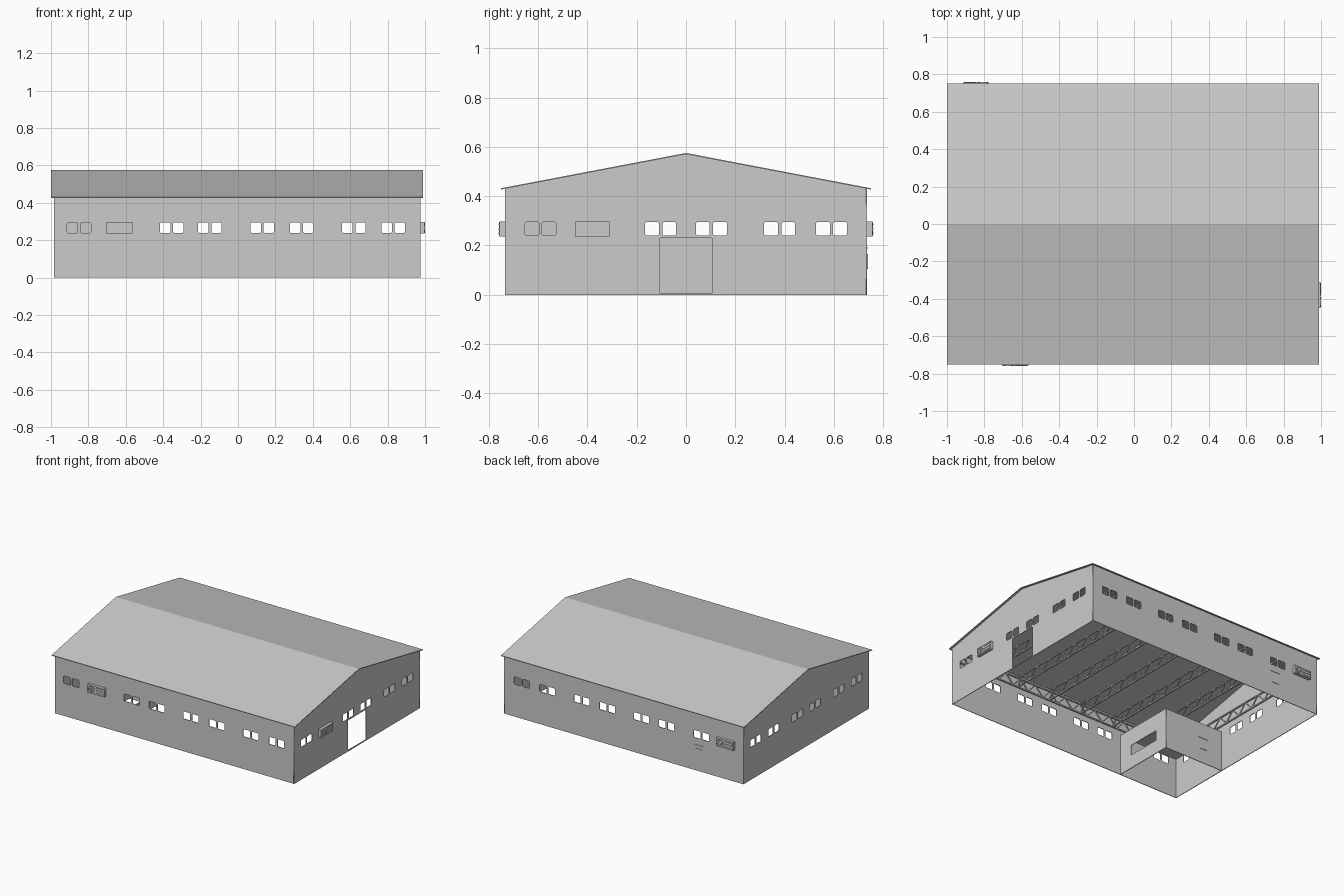
import bpy, bmesh, math
from mathutils import Matrix, Vector

if "Cube" in bpy.data.objects:
    bpy.data.objects.remove(bpy.data.objects["Cube"])

CX, HX, HY = -0.005, 0.98, 0.735          # wall centre and half sizes
EAVE, RIDGE, T = 0.43, 0.57, 0.005
XS = [-0.85, -0.64, -0.355, -0.15, 0.13, 0.34, 0.62, 0.83]   # long wall window pairs
YS = [-0.59, -0.38, -0.103, 0.103, 0.38, 0.59]               # gable window pairs


def finish(name, bm, matrix=Matrix()):
    me = bpy.data.meshes.new(name)
    bm.to_mesh(me)
    bm.free()
    ob = bpy.data.objects.new(name, me)
    ob.matrix_world = matrix
    bpy.context.collection.objects.link(ob)
    return ob


def box(bm, lo, hi):
    lo, hi = Vector(lo), Vector(hi)
    m = Matrix.Translation((lo + hi) / 2) @ Matrix.Diagonal((*(hi - lo), 1))
    bmesh.ops.create_cube(bm, size=1, matrix=m)


def beam(bm, a, b, w):
    a, b = Vector(a), Vector(b)
    q = (b - a).to_track_quat('Z', 'Y').to_matrix().to_4x4()
    m = Matrix.Translation((a + b) / 2) @ q @ Matrix.Diagonal((w, w, (b - a).length, 1))
    bmesh.ops.create_cube(bm, size=1, matrix=m)


def rect(u0, u1, v0, v1, c=0.0):
    if not c:
        return [(u0, v0), (u1, v0), (u1, v1), (u0, v1)]
    return [(u0 + c, v0), (u1 - c, v0), (u1, v0 + c), (u1, v1 - c),
            (u1 - c, v1), (u0 + c, v1), (u0, v1 - c), (u0, v0 + c)]


def pairs(centres):
    return [rect(c + s * 0.035 - 0.028, c + s * 0.035 + 0.028, 0.24, 0.295, 0.005)
            for c in centres for s in (-1, 1)]


def wall(name, outline, holes, loc, along_y=False):
    cu = bpy.data.curves.new(name, 'CURVE')
    cu.dimensions, cu.fill_mode, cu.extrude = '2D', 'BOTH', T / 2
    for pts in [outline] + holes:
        sp = cu.splines.new('POLY')
        sp.points.add(len(pts) - 1)
        for p, (u, v) in zip(sp.points, pts):
            p.co = (u, v, 0, 1)
        sp.use_cyclic_u = True
    ob = bpy.data.objects.new(name, cu)
    ob.location = loc
    ob.rotation_euler = (math.pi / 2, 0, math.pi / 2 if along_y else 0)
    bpy.context.collection.objects.link(ob)
    bpy.ops.object.select_all(action='DESELECT')
    ob.select_set(True)
    bpy.context.view_layer.objects.active = ob
    bpy.ops.object.convert(target='MESH')


# Outer walls with window and door openings
long_side = rect(CX - HX, CX + HX, 0, EAVE)
gable = [(-HY, 0), (HY, 0), (HY, EAVE), (0, RIDGE), (-HY, EAVE)]
wall("front_wall", long_side, pairs([x for x in XS if x != -0.64]), (0, -HY + T / 2, 0))
wall("back_wall", long_side, pairs(XS[1:]), (0, HY - T / 2, 0))
door = [rect(-0.105, 0.105, 0.008, 0.23)]
wall("right_wall", gable, pairs([y for y in YS if y != -0.38]) + door,
     (CX + HX - T / 2, 0, 0), True)
wall("left_wall", gable, pairs(YS), (CX - HX + T / 2, 0, 0), True)

# Corner office inside: two partitions and a ceiling
wall("office_side_partition", rect(-HY + T, -0.255, 0, 0.3),
     [rect(-0.62, -0.36, 0.1, 0.175)], (-0.495, 0, 0), True)
wall("office_rear_partition", rect(CX - HX + T, -0.4975, 0, 0.3), [], (0, -0.2575, 0))
bm = bmesh.new()
box(bm, (CX - HX + T, -HY + T, 0.297), (-0.4925, -0.255, 0.301))
finish("office_ceiling", bm)

# Roof: thin pitched sheet with overhang
bm = bmesh.new()
sec = [(-0.75, 0.427), (0, 0.57), (0.75, 0.427), (0.75, 0.432), (0, 0.575), (-0.75, 0.432)]
ends = [[bm.verts.new((x, y, z)) for y, z in sec] for x in (-1.0, 0.99)]
n = len(sec)
for i in range(n):
    j = (i + 1) % n
    bm.faces.new((ends[0][i], ends[0][j], ends[1][j], ends[1][i]))
for e in ends:
    bm.faces.new((e[0], e[1], e[4], e[5]))
    bm.faces.new((e[1], e[2], e[3], e[4]))
bmesh.ops.recalc_face_normals(bm, faces=bm.faces)
finish("roof", bm)


# Lattice girders across the hall and along both long walls
def girder(name, a, b):
    a, b = Vector(a), Vector(b)
    lo, hi = Vector((0, 0, 0.34)), Vector((0, 0, 0.41))
    bm = bmesh.new()
    for h in (lo, hi):
        beam(bm, a + h, b + h, 0.009)
    k = 2 * round((b - a).length / 0.13)
    for i in range(k):
        p, q = a.lerp(b, i / k), a.lerp(b, (i + 1) / k)
        h0, h1 = (lo, hi) if i % 2 == 0 else (hi, lo)
        beam(bm, p + h0, q + h1, 0.006)
    finish(name, bm)


for i in range(8):
    x = CX - 0.968 + i * 2 * 0.968 / 7
    girder(f"cross_girder_{i + 1}", (x, -0.725, 0), (x, 0.725, 0))
for side, y in (("front", -0.724), ("back", 0.724)):
    girder(side + "_wall_girder", (CX - 0.97, y, 0), (CX + 0.97, y, 0))


# Wall-mounted cooling units: case, fan grille and louvres, facing local -y
def cooler(name, loc, angle):
    bm = bmesh.new()
    box(bm, (-0.07, -0.021, -0.03), (0.07, 0, 0.03))
    for r in (0.026, 0.018):
        ring = [Vector((-0.037 + r * math.cos(a), -0.022, r * math.sin(a)))
                for a in (math.tau * i / 16 for i in range(16))]
        for i in range(16):
            beam(bm, ring[i - 1], ring[i], 0.003)
    for i in range(8):
        a = math.tau * i / 8
        beam(bm, (-0.037, -0.022, 0),
             (-0.037 + 0.025 * math.cos(a), -0.022, 0.025 * math.sin(a)), 0.003)
    for z in (-0.018, 0, 0.018):
        box(bm, (-0.003, -0.025, z - 0.003), (0.065, -0.02, z + 0.003))
    finish(name, bm, Matrix.Translation(loc) @ Matrix.Rotation(angle, 4, 'Z'))


cooler("front_cooling_unit", (-0.635, -HY, 0.267), 0)
cooler("right_cooling_unit", (CX + HX, -0.38, 0.267), math.pi / 2)
cooler("back_cooling_unit", (-0.845, HY, 0.267), math.pi)

# Small wall hatches
for name, x, y in (("back_hatch", -0.62, HY), ("office_hatch", -0.82, -0.255)):
    bm = bmesh.new()
    box(bm, (x - 0.03, y - 0.001, 0.105), (x + 0.03, y + 0.003, 0.165))
    box(bm, (x - 0.04, y - 0.001, 0.188), (x + 0.04, y + 0.003, 0.191))
    finish(name, bm)
